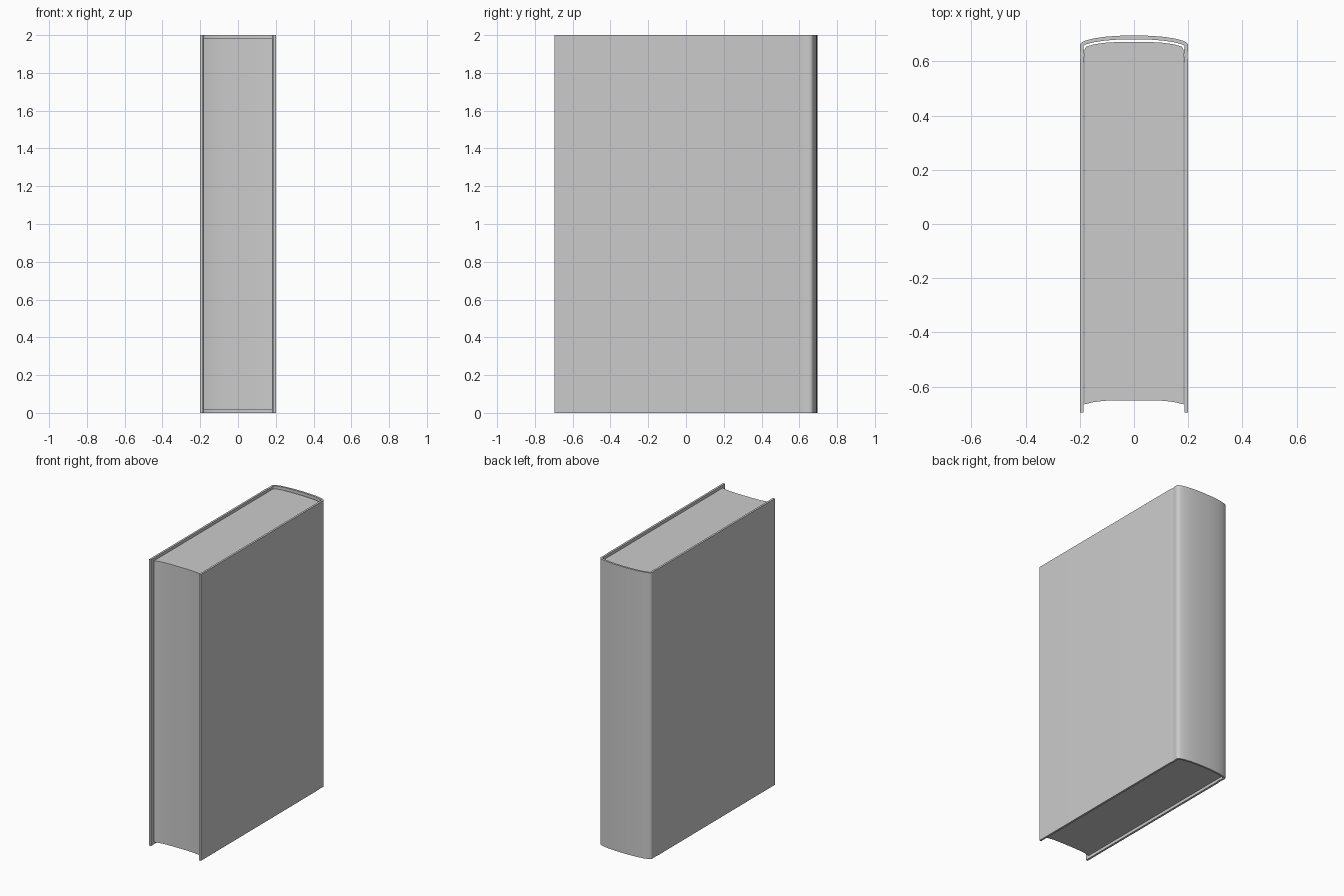
import bpy, bmesh, math

if "Cube" in bpy.data.objects:
    bpy.data.objects.remove(bpy.data.objects["Cube"])


def mirrored(half):
    """Right half profile ending on the centre line -> full profile."""
    return half + [(-x, y) for x, y in reversed(half[:-1])]


def finish(name, bm):
    mesh = bpy.data.meshes.new(name)
    bm.to_mesh(mesh)
    bm.free()
    ob = bpy.data.objects.new(name, mesh)
    bpy.context.collection.objects.link(ob)
    return ob


def smooth(ob, angle):
    bpy.ops.object.select_all(action='DESELECT')
    bpy.context.view_layer.objects.active = ob
    ob.select_set(True)
    for m in list(ob.modifiers):
        bpy.ops.object.modifier_apply(modifier=m.name)
    bpy.ops.object.shade_smooth_by_angle(angle=math.radians(angle))


# cover: two boards, shallow hinge grooves and a rounded spine in one sheet
cover_profile = mirrored([
    (0.2, -0.695), (0.2, 0.59), (0.198, 0.61), (0.197, 0.625), (0.199, 0.642),
    (0.2, 0.652), (0.199, 0.662), (0.193, 0.670), (0.18, 0.676), (0.15, 0.684),
    (0.11, 0.690), (0.06, 0.694), (0.0, 0.695)])
bm = bmesh.new()
rows = [[bm.verts.new((x, y, z)) for x, y in cover_profile] for z in (0, 2)]
for i in range(len(cover_profile) - 1):
    bm.faces.new((rows[0][i], rows[0][i + 1], rows[1][i + 1], rows[1][i]))
cover = finish("cover", bm)
sol = cover.modifiers.new("board_thickness", 'SOLIDIFY')
sol.thickness = 0.014
sol.offset = -1
sol.use_even_offset = True
smooth(cover, 45)

# page block: rounded at the spine, hollowed at the fore edge
back = mirrored([(0.182, 0.640), (0.181, 0.648), (0.176, 0.654), (0.15, 0.662),
                 (0.11, 0.668), (0.06, 0.671), (0.0, 0.672)])
front = mirrored([(0.182, -0.665), (0.15, -0.657), (0.11, -0.652),
                  (0.06, -0.650), (0.0, -0.650)])
bm = bmesh.new()
base = bm.faces.new([bm.verts.new((x, y, 0.017)) for x, y in back + front[::-1]])
ext = bmesh.ops.extrude_face_region(bm, geom=[base], use_keep_orig=True)
bmesh.ops.translate(bm, vec=(0, 0, 1.966),
                    verts=[v for v in ext['geom'] if isinstance(v, bmesh.types.BMVert)])
bmesh.ops.recalc_face_normals(bm, faces=bm.faces)
smooth(finish("page_block", bm), 45)
